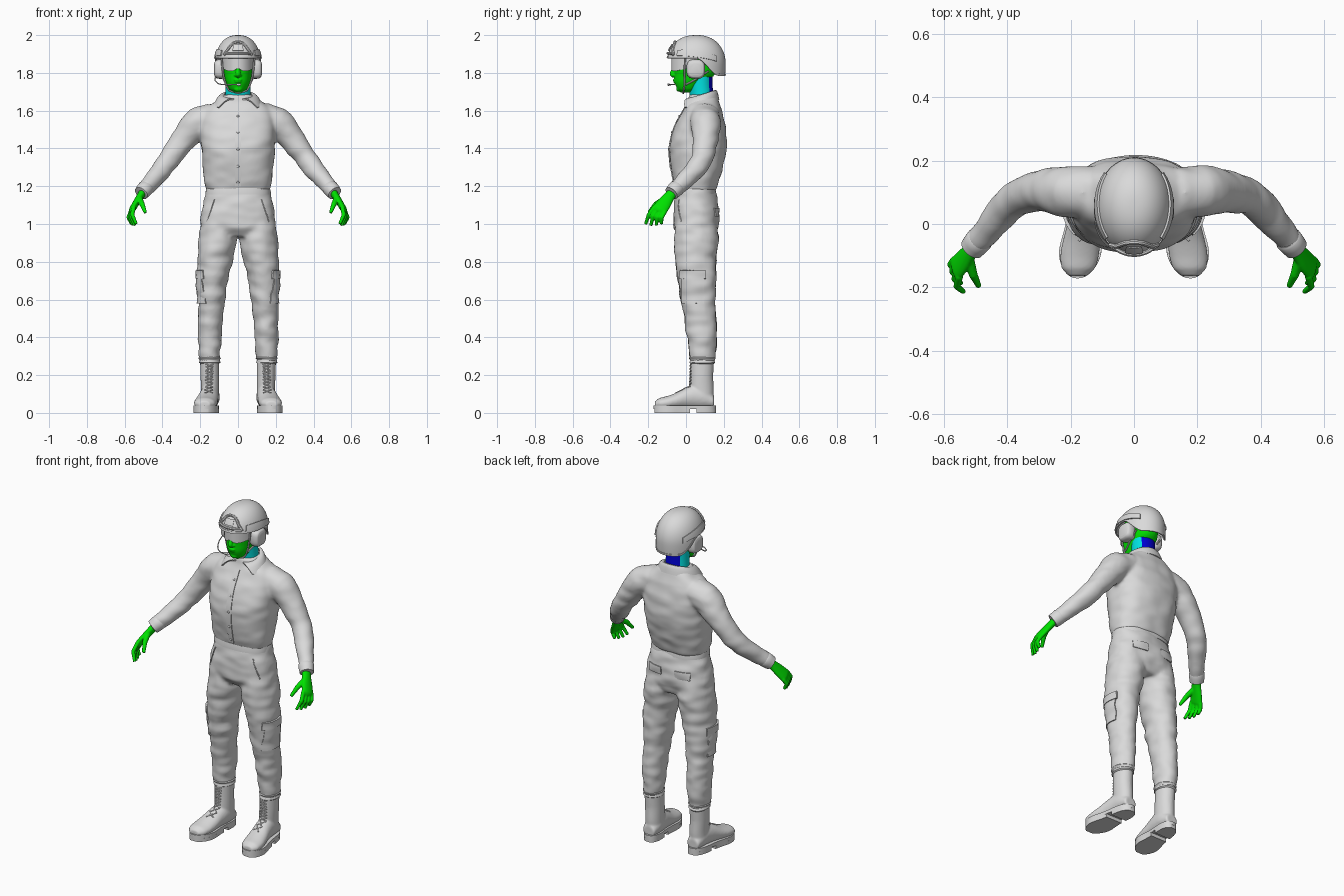
import bpy, bmesh
from math import sin, cos, pi, radians, asin, copysign, exp
from mathutils import Vector, noise
from mathutils.bvhtree import BVHTree

if "Cube" in bpy.data.objects:
    bpy.data.objects.remove(bpy.data.objects["Cube"])


def material(name, rgb):
    m = bpy.data.materials.new(name)
    m.use_nodes = True
    m.diffuse_color = (*rgb, 1)
    m.node_tree.nodes["Principled BSDF"].inputs["Base Color"].default_value = (*rgb, 1)
    return m


GREY = material("light grey", (.7, .7, .7))
GREEN = material("green", (0, .75, 0))
CYAN = material("cyan", (0, .75, .75))
BLUE = material("blue", (0, 0, .65))


def spline(rows, sub):
    """Catmull-Rom interpolation through rows of numbers."""
    out = []
    for i in range(len(rows) - 1):
        p, q = rows[i], rows[i + 1]
        o, r = rows[max(i - 1, 0)], rows[min(i + 2, len(rows) - 1)]
        for k in range(sub):
            t = k / sub
            out.append([b + t * ((c - a) + t * ((2*a - 5*b + 4*c - d) + t * (3*b - 3*c + d - a))) / 2
                        if 0 < i < len(rows) - 2 else b + t * (c - b)
                        for a, b, c, d in zip(o, p, q, r)])
    return out + [list(rows[-1])]


def sweep(bm, rows, ref=(0, 1, 0), axis=None, n=2.0, seg=28, sub=4):
    """Closed loft through rows of (x, y, z, half width, half depth)."""
    rows, rings = spline(rows, sub), []
    for i, r in enumerate(rows):
        ahead, behind = rows[min(i + 1, len(rows) - 1)], rows[max(i - 1, 0)]
        t = Vector(axis) if axis else (Vector(ahead[:3]) - Vector(behind[:3])).normalized()
        u = Vector(ref).cross(t).normalized()
        v = t.cross(u)
        ring = []
        for k in range(seg):
            c, s = cos(2 * pi * k / seg), sin(2 * pi * k / seg)
            ring.append(bm.verts.new(Vector(r[:3]) + u * r[3] * copysign(abs(c) ** (2 / n), c)
                                     + v * r[4] * copysign(abs(s) ** (2 / n), s)))
        rings.append(ring)
    for a, b in zip(rings, rings[1:]):
        for k in range(seg):
            j = (k + 1) % seg
            bm.faces.new((a[k], a[j], b[j], b[k]))
    bm.faces.new(rings[0][::-1])
    bm.faces.new(rings[-1])
    return bm


def tube(bm, points, r, seg=8, ref=(.13, .3, .94)):
    return sweep(bm, [(*p, r, r) for p in points], ref=ref, seg=seg)


def ball(bm, centre, scale):
    new = bmesh.ops.create_uvsphere(bm, u_segments=16, v_segments=10, radius=1)["verts"]
    for v in new:
        v.co = Vector([c + s * q for c, s, q in zip(centre, scale, v.co)])


def grid(bm, f, nu, nv):
    """Surface patch from f(u, v), both from 0 to 1."""
    g = [[bm.verts.new(f(i / nu, j / nv)) for j in range(nv + 1)] for i in range(nu + 1)]
    for i in range(nu):
        for j in range(nv):
            bm.faces.new((g[i][j], g[i + 1][j], g[i + 1][j + 1], g[i][j + 1]))
    bmesh.ops.remove_doubles(bm, verts=bm.verts, dist=1e-5)
    return bm


def build(name, mat, bm, mirror=False, voxel=0, relax=0, thick=0, ripple=0):
    bmesh.ops.recalc_face_normals(bm, faces=bm.faces)
    me = bpy.data.meshes.new(name)
    bm.to_mesh(me)
    bm.free()
    ob = bpy.data.objects.new(name, me)
    bpy.context.collection.objects.link(ob)
    if thick:
        m = ob.modifiers.new("thickness", "SOLIDIFY")
        m.thickness, m.offset = thick, 0
    if mirror:
        ob.modifiers.new("mirror", "MIRROR").use_mirror_merge = False
    if voxel:
        m = ob.modifiers.new("blend", "REMESH")
        m.mode, m.voxel_size = "VOXEL", voxel
    if relax:
        m = ob.modifiers.new("relax", "SMOOTH")
        m.iterations = relax
    me = bpy.data.meshes.new_from_object(ob.evaluated_get(bpy.context.evaluated_depsgraph_get()))
    ob.modifiers.clear()
    ob.data = me
    me.materials.clear()
    me.materials.append(mat)
    if ripple:
        moves = [v.normal * ripple * noise.noise(Vector((v.co.x * 11, v.co.y * 11, v.co.z * 20)))
                 for v in me.vertices]
        for v, d in zip(me.vertices, moves):
            v.co += d
    me.shade_smooth()
    me.set_sharp_from_angle(angle=radians(40))
    return ob


def tree(ob):
    return BVHTree.FromPolygons([v.co for v in ob.data.vertices], [p.vertices for p in ob.data.polygons])


def on_surface(t, side, a, z, off):
    o, d = {"front": ((a, -1, z), (0, 1, 0)), "back": ((a, 1, z), (0, -1, 0)),
            "side": ((1, a, z), (-1, 0, 0))}[side]
    hit = t.ray_cast(Vector(o), Vector(d))[0]
    return (hit if hit else Vector(o) * .1) - Vector(d) * off


def applique(name, t, side, a0, a1, z0, z1, thick=.008, mirror=True):
    f = lambda u, v: on_surface(t, side, a0 + (a1 - a0) * u, z0 + (z1 - z0) * v, .002)
    return build(name, GREY, grid(bmesh.new(), f, 8, 12), mirror=mirror, thick=thick)


UP = (0, 0, 1)

# Shirt: torso and sleeves blended
bm = sweep(bmesh.new(), [(0, .053, 1.175, .165, .105), (0, .053, 1.22, .178, .118), (0, .058, 1.3, .185, .137),
                         (0, .063, 1.4, .195, .152), (0, .073, 1.5, .2, .138), (0, .083, 1.57, .192, .115),
                         (0, .09, 1.62, .165, .095), (0, .092, 1.65, .122, .082), (0, .09, 1.685, .075, .07)],
           axis=UP, n=2.5, seg=48)
for s in (1, -1):
    sweep(bm, [(s * x, y, z, r, r) for x, y, z, r in
               [(.13, .1, 1.565, .08), (.21, .102, 1.535, .082), (.27, .106, 1.47, .071), (.33, .096, 1.39, .061),
                (.385, .07, 1.315, .056), (.443, .005, 1.24, .049), (.505, -.068, 1.172, .038)]])
shirt = build("shirt", GREY, bm, voxel=.009, relax=8, ripple=.005)
skin = tree(shirt)
bm = bmesh.new()
sweep(bm, [(.483, -.043, 1.198, .039, .039), (.488, -.049, 1.191, .043, .043), (.512, -.077, 1.163, .039, .039),
           (.513, -.078, 1.162, .03, .03)], sub=2)
build("sleeve_cuffs", GREY, bm, mirror=True)

# Front placket, buttons and collar
applique("placket", skin, "front", -.016, .016, 1.2, 1.62, .005, False)
bm = bmesh.new()
for z in (1.57, 1.485, 1.395, 1.305, 1.22):
    ball(bm, on_surface(skin, "front", 0, z, .004), (.007, .004, .007))
build("buttons", GREY, bm)


def collar(u, v):
    start = radians(14 + 32 * v)
    th = start + (2 * pi - 2 * start) * u
    f = (1 + cos(th)) / 2
    rx, ry = .074 + v * (.025 + .05 * f), .068 + v * (.022 + .045 * f)
    z = 1.703 - .045 * f - v * (.045 + .005 * f) + .02 * sin(pi * v)
    return Vector((rx * sin(th), .083 - ry * cos(th), z))


build("collar", GREY, grid(bmesh.new(), collar, 48, 6), thick=.007)

# Trousers: pelvis and legs blended
bm = sweep(bmesh.new(), [(0, .05, 1.2, .163, .1), (0, .052, 1.13, .178, .113), (0, .053, 1.06, .193, .12),
                         (0, .054, .98, .2, .118), (0, .055, .93, .17, .09)], axis=UP, n=2.4, seg=48)
for s in (1, -1):
    sweep(bm, [(s * x, y, z, a, b) for x, y, z, a, b in
               [(.1, .055, 1.05, .09, .105), (.109, .055, .92, .101, .118), (.124, .053, .8, .094, .108),
                (.136, .058, .7, .083, .1), (.14, .063, .6, .073, .093), (.146, .076, .5, .066, .085),
                (.149, .083, .42, .064, .081), (.15, .087, .33, .058, .072), (.15, .087, .27, .052, .066)]],
          axis=UP)
trousers = build("trousers", GREY, bm, voxel=.009, relax=7, ripple=.008)
cloth = tree(trousers)
bm = sweep(bmesh.new(), [(0, .05, z, .167 + d, .104 + d) for z, d in
                         ((1.155, 0), (1.157, .005), (1.19, .001), (1.192, -.01))], axis=UP, n=2.4, seg=48, sub=2)
build("waistband", GREY, bm)
bm = sweep(bmesh.new(), [(.15, .086, z, r, r + .012) for z, r in
                         ((.258, .046), (.266, .056), (.28, .052), (.29, .058), (.3, .05))], axis=UP)
build("trouser_cuffs", GREY, bm, mirror=True, ripple=.006)

# Pockets
applique("cargo_pockets", cloth, "side", -.02, .095, .58, .72)
applique("cargo_flaps", cloth, "side", -.03, .105, .71, .755, .016)
applique("back_pocket_flaps", cloth, "back", .045, .135, 1.04, 1.085)
bm = bmesh.new()
tube(bm, [on_surface(cloth, "front", .125 + .04 * k / 6, 1.13 - .12 * k / 6, 0) for k in range(7)], .003)
build("front_pocket_seams", GREY, bm, mirror=True)

# Boots: shaft and foot blended, then soles and laces
bm = sweep(bmesh.new(), [(.147, .085, .06, .048, .06), (.147, .083, .12, .048, .064), (.149, .083, .2, .05, .061),
                         (.15, .086, .285, .051, .063)], axis=UP)
sweep(bm, [(.147, .148, .058, .038, .032), (.147, .1, .08, .049, .058), (.15, .05, .085, .052, .064),
           (.157, 0, .077, .054, .056), (.165, -.05, .063, .059, .044), (.172, -.1, .053, .061, .036),
           (.176, -.142, .049, .052, .029), (.178, -.164, .044, .03, .018)], ref=UP, axis=(0, -1, 0))
boots = build("boots", GREY, bm, mirror=True, voxel=.006, relax=5)
leather = tree(boots)


def half_width(y):
    return (.051 + .016 * exp(-((y + .09) / .07) ** 2)) * max(0, 1 - abs((y + .006) / .166) ** 5) ** .5


bm = bmesh.new()
for y0, y1, z0, z1 in ((-.172, .16, .02, .04), (-.168, .02, 0, .02), (.055, .158, 0, .02)):
    ys = [y0 + (y1 - y0) * (1 - cos(pi * k / 20)) / 2 for k in range(21)]
    edge = [(.161 - .1 * y + half_width(y) + .001, y, z0) for y in ys]
    edge += [(.161 - .1 * y - half_width(y) - .001, y, z0) for y in ys[::-1]]
    face = bm.faces.new([bm.verts.new(p) for p in edge])
    top = bmesh.ops.extrude_face_region(bm, geom=[face])["geom"]
    bmesh.ops.translate(bm, verts=[g for g in top if isinstance(g, bmesh.types.BMVert)], vec=(0, 0, z1 - z0))
build("boot_soles", GREY, bm, mirror=True)
bm = bmesh.new()
for k in range(9):
    z, x = .105 + .017 * k, .154 - .0005 * k
    for s in (1, -1):
        tube(bm, [on_surface(leather, "front", x + s * d, z + h, .002)
                  for d, h in ((-.02, 0), (0, .009), (.02, .017))], .0035, seg=6)
build("boot_laces", GREY, bm, mirror=True)

# Hands: palm, four fingers and thumb blended
normal, across = (.9, 0, .45), Vector((.25, .855, -.45))
bm = sweep(bmesh.new(), [(.487, -.05, 1.192, .027, .023), (.515, -.085, 1.15, .029, .02), (.54, -.115, 1.11, .038, .018),
                         (.561, -.14, 1.075, .041, .016), (.565, -.147, 1.064, .036, .011)], ref=normal)
for s in (-.031, -.0105, .0105, .031):
    base = Vector((.559, -.138, 1.08)) + across * s
    tip = Vector((.551 + .4 * s, -.172 + 1.35 * s, .991 + 9 * s * s))
    mid = (base + tip) / 2 + Vector((.015, -.008, .002))
    sweep(bm, [(*base, .012, .012), (*mid, .011, .011), (*tip, .0085, .0085)], ref=normal, seg=14)
sweep(bm, [(.522, -.11, 1.135, .017, .017), (.508, -.16, 1.105, .014, .014), (.49, -.197, 1.06, .009, .009)],
      ref=normal, seg=14)
build("hands", GREEN, bm, mirror=True, voxel=.004, relax=2)

# Head with nose, lips, brow and chin
bm = sweep(bmesh.new(), [(0, .003, 1.695, .024, .03), (0, .008, 1.712, .046, .052), (0, .022, 1.75, .064, .082),
                         (0, .045, 1.79, .075, .107), (0, .05, 1.83, .08, .114), (0, .05, 1.88, .08, .115),
                         (0, .05, 1.95, .06, .09)], axis=UP, n=2.2, seg=36)
sweep(bm, [(0, -.055, 1.845, .009, .01), (0, -.066, 1.815, .011, .012), (0, -.074, 1.792, .014, .013),
           (0, -.064, 1.782, .013, .01)], seg=14)
for c, size in (((0, -.06, 1.763), (.022, .01, .006)), ((0, -.057, 1.753), (.02, .011, .006)),
                ((0, -.04, 1.715), (.022, .012, .014)), ((.013, -.062, 1.788), (.008, .01, .007)),
                ((-.013, -.062, 1.788), (.008, .01, .007))):
    ball(bm, c, size)
build("head", GREEN, bm, voxel=.004, relax=3)

# Neck, with a blue panel on the back
bm = sweep(bmesh.new(), [(0, .092, 1.6, .075, .064), (0, .083, 1.68, .068, .063), (0, .077, 1.74, .066, .063),
                         (0, .075, 1.81, .066, .064)], axis=UP, seg=48)
neck = build("neck", CYAN, bm)
neck.data.materials.append(BLUE)
for p in neck.data.polygons:
    if p.normal.y > .72:
        p.material_index = 1


# Helmet shell, rim, rails and front mount
def rim_angle(th):
    s = min(1, max(0, (cos(th) + .8) / .8))
    return asin((-.062 + .092 * s * s * (3 - 2 * s)) / .147)


def helmet(th, phi, off=0):
    r = max(cos(phi if phi > 0 else phi / 2), 0) ** .85
    return Vector(((.119 + off) * r * sin(th), .054 - (.153 + off) * r * cos(th), 1.85 + (.147 + off) * sin(phi)))


def shell(u, v):
    low = rim_angle(2 * pi * u)
    return helmet(2 * pi * u, low + (pi / 2 - low) * v)


build("helmet_shell", GREY, grid(bmesh.new(), shell, 64, 20), thick=.006)
rim = lambda u, v: helmet(2 * pi * u, rim_angle(2 * pi * u) - .02 + .08 * v, .002)
build("helmet_rim", GREY, grid(bmesh.new(), rim, 64, 2), thick=.008)
rail = lambda u, v: helmet(radians(48 + 85 * u), .27 - .2 * u * u + (.2 + .06 * sin(pi * u)) * v, .005)
build("helmet_rails", GREY, grid(bmesh.new(), rail, 20, 3), mirror=True, thick=.009)
bm = bmesh.new()
frame = [(-38, .3), (-30, .48), (-14, .8), (14, .8), (30, .48), (38, .3)]
tube(bm, [helmet(radians(a), p, .006) for a, p in frame], .006)
tube(bm, [helmet(radians(a), .36, .006) for a in range(-36, 37, 12)], .006)
grid(bm, lambda u, v: helmet(radians(-14 + 28 * u), .45 + .25 * v, .009), 6, 4)
build("helmet_front_mount", GREY, bm, thick=.004)


# Eyewear, ear cups, straps and microphone
def lens(u, v):
    th = radians(-95 + 190 * u)
    x = .084 * sin(th)
    low = 1.808 + .016 * exp(-(x / .018) ** 2) + .02 * sin(th) ** 4
    return Vector((x, .05 - .126 * cos(th), low + (1.885 - low) * v))


build("eyewear", GREY, grid(bmesh.new(), lens, 40, 6), thick=.004)
bm = sweep(bmesh.new(), [(.068, .052, 1.82, .042, .045), (.085, .052, 1.82, .049, .051), (.108, .052, 1.82, .048, .05),
                         (.122, .052, 1.82, .04, .042), (.126, .052, 1.82, .026, .03)], ref=UP, axis=(1, 0, 0), n=3)
build("ear_cups", GREY, bm, mirror=True)
bm = tube(bmesh.new(), [(.088, -.005, 1.885), (.082, -.008, 1.82), (.068, -.008, 1.75), (.045, -.012, 1.705),
                        (0, -.015, 1.692)], .005)
tube(bm, [(.085, .12, 1.81), (.078, .06, 1.77), (.063, 0, 1.738)], .005)
build("chin_straps", GREY, bm, mirror=True)
bm = tube(bmesh.new(), [(-.118, .04, 1.79), (-.122, 0, 1.762), (-.1, -.05, 1.742), (-.055, -.085, 1.737),
                        (-.005, -.094, 1.738)], .003)
ball(bm, (.004, -.093, 1.738), (.012, .006, .007))
build("microphone_boom", GREY, bm)
